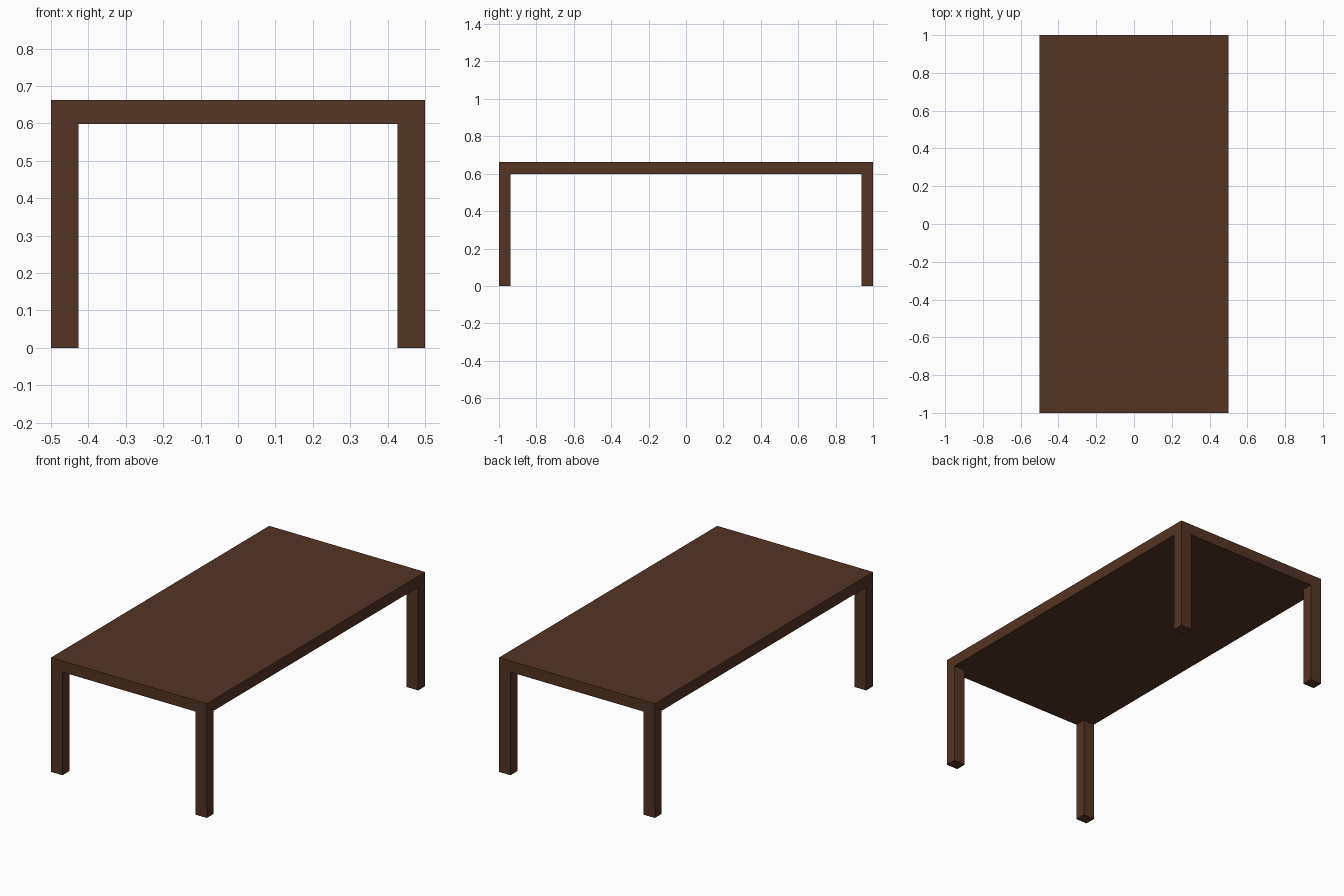
import bpy

if "Cube" in bpy.data.objects:
    bpy.data.objects.remove(bpy.data.objects["Cube"])

HALF_X, HALF_Y = 0.5, 1.0
TOP_Z, UNDER_Z = 0.663, 0.598
LEG_X, LEG_Y = 0.0735, 0.063

wood = bpy.data.materials.new("dark_brown_wood")
wood.diffuse_color = (0.087, 0.035, 0.018, 1.0)
wood.use_nodes = True
wood.node_tree.nodes["Principled BSDF"].inputs["Base Color"].default_value = wood.diffuse_color


def box(name, lo, hi):
    """Axis-aligned box between two corners."""
    centre = [(a + b) / 2 for a, b in zip(lo, hi)]
    bpy.ops.mesh.primitive_cube_add(size=1, location=centre)
    ob = bpy.context.object
    ob.name = name
    ob.scale = [b - a for a, b in zip(lo, hi)]
    bpy.ops.object.transform_apply(location=True, rotation=False, scale=True)
    ob.data.materials.append(wood)
    return ob


# Table top
box("table_top", (-HALF_X, -HALF_Y, UNDER_Z), (HALF_X, HALF_Y, TOP_Z))

# Four corner legs, flush with the edges of the top
for x_side, sx in (("left", -1), ("right", 1)):
    for y_side, sy in (("front", -1), ("back", 1)):
        xs = sorted((sx * HALF_X, sx * (HALF_X - LEG_X)))
        ys = sorted((sy * HALF_Y, sy * (HALF_Y - LEG_Y)))
        box(f"{y_side}_{x_side}_leg", (xs[0], ys[0], 0), (xs[1], ys[1], UNDER_Z))
